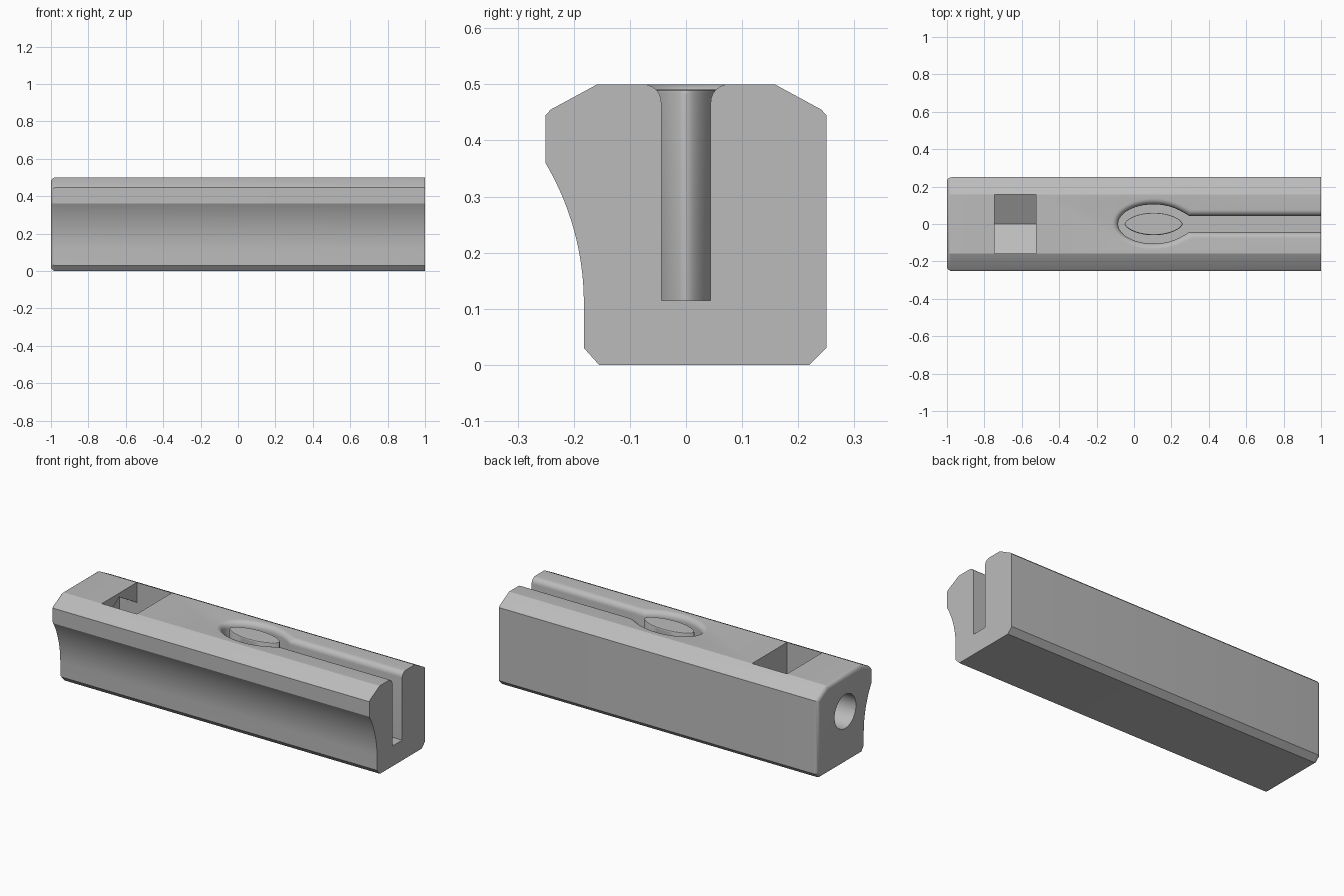
import bpy
import bmesh
from math import sin, cos, pi, sqrt, asin, radians

cube = bpy.data.objects.get("Cube")
if cube:
    bpy.data.objects.remove(cube)

grey = bpy.data.materials.new("plain grey")
grey.use_nodes = True
colour = (0.5, 0.5, 0.5, 1)
grey.diffuse_color = colour
grey.node_tree.nodes["Principled BSDF"].inputs["Base Color"].default_value = colour


def make_object(name, bm):
    bmesh.ops.recalc_face_normals(bm, faces=bm.faces)
    mesh = bpy.data.meshes.new(name)
    bm.to_mesh(mesh)
    bm.free()
    mesh.materials.append(grey)
    obj = bpy.data.objects.new(name, mesh)
    bpy.context.collection.objects.link(obj)
    return obj


def stack(loops):
    """Closed solid skinned over a list of equal-length point loops."""
    bm = bmesh.new()
    rings = [[bm.verts.new(p) for p in loop] for loop in loops]
    for a, b in zip(rings, rings[1:]):
        for i in range(len(a)):
            j = (i + 1) % len(a)
            bm.faces.new((a[i], a[j], b[j], b[i]))
    bm.faces.new(rings[0])
    bm.faces.new(rings[-1])
    return bm


def prism_x(profile, x0, x1):
    return stack([[(x, y, z) for y, z in profile] for x in (x0, x1)])


def circle(radius, z, count, turn=0.0):
    return [(radius * cos(turn + 2 * pi * i / count),
             z + radius * sin(turn + 2 * pi * i / count)) for i in range(count)]


# Body: extruded section with a hollowed front, rounded at the left-hand end
profile = [(-0.155, 0), (-0.182, 0.03)]
R, z0 = 0.49, 0.11
sweep = asin(0.25 / R)
for i in range(15):
    t = sweep * i / 14
    profile.append((-0.182 - R + R * cos(t), z0 + R * sin(t)))
profile += [(-0.25, 0.445), (-0.241, 0.455), (-0.158, 0.5),
            (0.158, 0.5), (0.241, 0.455), (0.25, 0.445), (0.25, 0.03), (0.22, 0)]
bm = prism_x(profile, -1, 1)
bmesh.ops.recalc_face_normals(bm, faces=bm.faces)
rim = [e for e in bm.edges if all(v.co.x < -0.99 for v in e.verts)]
bmesh.ops.bevel(bm, geom=rim, offset=0.024, segments=5, profile=0.5,
                affect='EDGES', clamp_overlap=True)
body = make_object("body", bm)


# Groove outline: an ellipse running into a straight slot, grown by d
def groove(d, z):
    a, b, w, cx, k = 0.19 + d, 0.105 + d, 0.044 + d, 0.105, 0.04
    side = []
    for i in range(29):
        t = pi * (1 - i / 28)
        x, y = cx + a * cos(t), b * sin(t)
        if i > 14:
            h = max(k - abs(y - w), 0) / k
            y = max(y, w) + h * h * k / 4
        side.append((x, max(y, 0), z))
    side += [(0.38, w, z), (1.1, w, z)]
    return side + [(x, -y, z) for x, y, z in reversed(side[1:])]


fillet = 0.032
levels = [(0, 0.115)]
for i in range(7):
    t = pi / 2 * i / 6
    levels.append((fillet * (1 - cos(t)), 0.5 - fillet + fillet * sin(t)))
levels.append((fillet, 0.6))
cutters = [make_object("groove_cutter", stack([groove(d, z) for d, z in levels]))]

# Nut pocket open at the top, its hexagonal recess, and the bolt hole
axis = 0.295
hexagon = circle(0.182, axis, 6, pi / 6)
flat = 0.182 * cos(pi / 6)
pocket = [(-flat, 0.6), (-flat, axis - 0.091), (0, axis - 0.182),
          (flat, axis - 0.091), (flat, 0.6)]
cutters.append(make_object("pocket_cutter", prism_x(pocket, -0.745, -0.525)))
cutters.append(make_object("recess_cutter", prism_x(hexagon, -0.855, -0.70)))
cutters.append(make_object("hole_cutter", prism_x(circle(0.096, axis, 40), -1.1, 0.0)))

bpy.context.view_layer.objects.active = body
for cutter in cutters:
    mod = body.modifiers.new(cutter.name, 'BOOLEAN')
    mod.operation = 'DIFFERENCE'
    mod.solver = 'EXACT'
    mod.object = cutter
    cutter.hide_render = True
    bpy.ops.object.modifier_apply(modifier=mod.name)
    bpy.data.objects.remove(cutter)


# Pin: lens-shaped post standing in the groove
def lens(inset, z):
    loop = []
    for i in range(48):
        t = 2 * pi * i / 48
        s = sin(t)
        y = (0.06 - inset) * abs(s) ** 1.25 * (1 if s >= 0 else -1)
        loop.append((0.105 + (0.155 - inset) * cos(t), y, z))
    return loop


pin = make_object("pin", stack([lens(0, 0.1), lens(0, 0.484),
                                lens(0.002, 0.489), lens(0.006, 0.491)]))

for obj in (body, pin):
    bpy.ops.object.select_all(action='DESELECT')
    obj.select_set(True)
    bpy.context.view_layer.objects.active = obj
    bpy.ops.object.shade_smooth_by_angle(angle=radians(21))
